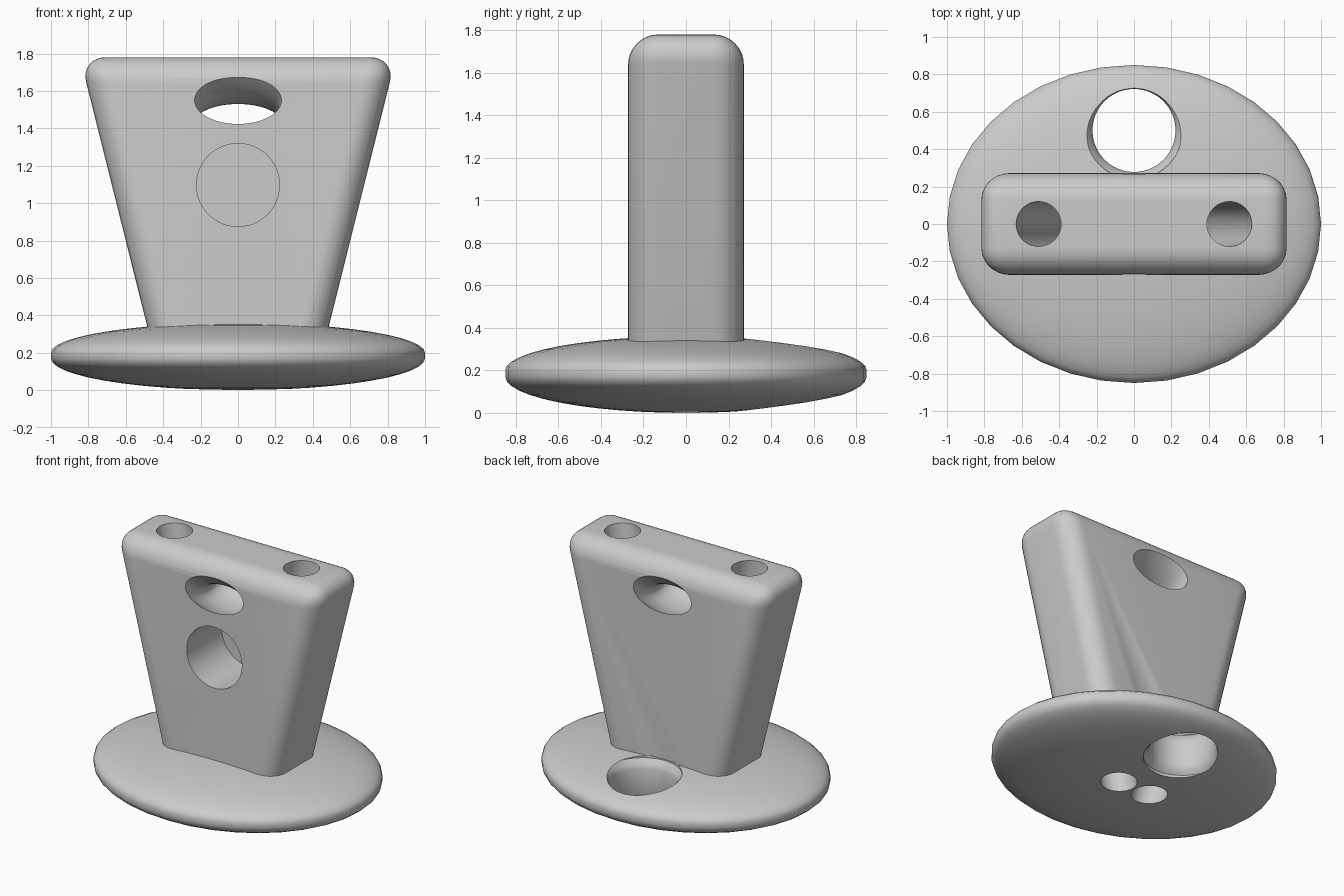
import bpy, bmesh
from math import sin, cos, tau, pi
from mathutils import Vector

if "Cube" in bpy.data.objects:
    bpy.data.objects.remove(bpy.data.objects["Cube"])

grey = bpy.data.materials.new("plain grey")
grey.use_nodes = True
grey.diffuse_color = (0.6, 0.6, 0.6, 1)
grey.node_tree.nodes["Principled BSDF"].inputs["Base Color"].default_value = (0.6, 0.6, 0.6, 1)


def finish(bm, name):
    bmesh.ops.recalc_face_normals(bm, faces=bm.faces)
    mesh = bpy.data.meshes.new(name)
    bm.to_mesh(mesh)
    bm.free()
    mesh.materials.append(grey)
    obj = bpy.data.objects.new(name, mesh)
    bpy.context.collection.objects.link(obj)
    return obj


def ring(centre, u, v, sides):
    """Ellipse of points around centre, spanned by half axes u and v."""
    c, u, v = Vector(centre), Vector(u), Vector(v)
    return [c + u * cos(tau * i / sides) + v * sin(tau * i / sides) for i in range(sides)]


def loft(name, rings):
    """Closed solid skinned over equal-sized rings."""
    bm = bmesh.new()
    rows = [[bm.verts.new(p) for p in r] for r in rings]
    n = len(rows[0])
    for a, b in zip(rows, rows[1:]):
        for i in range(n):
            j = (i + 1) % n
            bm.faces.new((a[i], a[j], b[j], b[i]))
    bm.faces.new(rows[0])
    bm.faces.new(rows[-1])
    return finish(bm, name)


def apply_boolean(target, other, operation):
    mod = target.modifiers.new("boolean", 'BOOLEAN')
    mod.operation, mod.object, mod.solver = operation, other, 'EXACT'
    bpy.context.view_layer.objects.active = target
    bpy.ops.object.modifier_apply(modifier=mod.name)
    bpy.data.objects.remove(other)


# Oval lens-shaped foot with a thin vertical rim
steps = 12
profile = [(sin(t * pi / 2 / steps), 0.17 - 0.17 * cos(t * pi / 2 / steps))
           for t in range(steps + 1)]
profile[0] = (0.03, 0)
profile += [(r, 0.2 + (0.17 - z) * 0.16 / 0.17) for r, z in reversed(profile)]
foot = loft("foot", [ring((0, 0, z), (r, 0, 0), (0, 0.85 * r, 0), 36) for r, z in profile])

# Tapered upright block with rounded top and corners
bm = bmesh.new()
bmesh.ops.create_cube(bm, size=2)
for v in bm.verts:
    top = v.co.z > 0
    v.co = (v.co.x * (0.845 if top else 0.4375), v.co.y * 0.272, 1.78 if top else 0.15)
rounded = [e for e in bm.edges if max(v.co.z for v in e.verts) > 1]
bmesh.ops.bevel(bm, geom=rounded, offset=0.14, offset_type='OFFSET',
                segments=8, profile=0.5, affect='EDGES')
stand = finish(bm, "stand")
apply_boolean(stand, foot, 'UNION')

# Slanted bores from the top down through the foot
for side in (-1, 1):
    ends = ((0.087, -0.2), (0.553, 1.98))
    cutter = loft("bore_cutter", [ring((side * x, 0, z), (0.12, 0, 0), (0, 0.12, 0), 40)
                                  for x, z in ends])
    apply_boolean(stand, cutter, 'DIFFERENCE')

# Round blind pocket in the front
cutter = loft("pocket_cutter", [ring((0, y, 1.097), (0.222, 0, 0), (0, 0, 0.222), 48)
                                for y in (-0.5, 0.13)])
apply_boolean(stand, cutter, 'DIFFERENCE')

# Sagging oval passage from front to back
rows = []
for k in range(-12, 13):
    y = k * 0.03
    s = (y / 0.272) ** 2
    rows.append(ring((0, y, 1.43 + 0.12 * s), (0.232, 0, 0), (0, 0, 0.1 + 0.027 * s), 48))
apply_boolean(stand, loft("passage_cutter", rows), 'DIFFERENCE')

# Round hole through the back of the foot, with flared lips
flare = ((0.26, -0.1), (0.26, 0.03), (0.235, 0.055), (0.222, 0.09),
         (0.222, 0.27), (0.232, 0.3), (0.26, 0.335), (0.26, 0.36))
cutter = loft("hole_cutter", [ring((0, 0.5, z), (r, 0, 0), (0, r, 0), 48) for r, z in flare])
apply_boolean(stand, cutter, 'DIFFERENCE')

# Smooth shading with sharp creases kept
bpy.ops.object.select_all(action='DESELECT')
stand.select_set(True)
bpy.context.view_layer.objects.active = stand
bpy.ops.object.shade_smooth_by_angle(angle=0.6)
